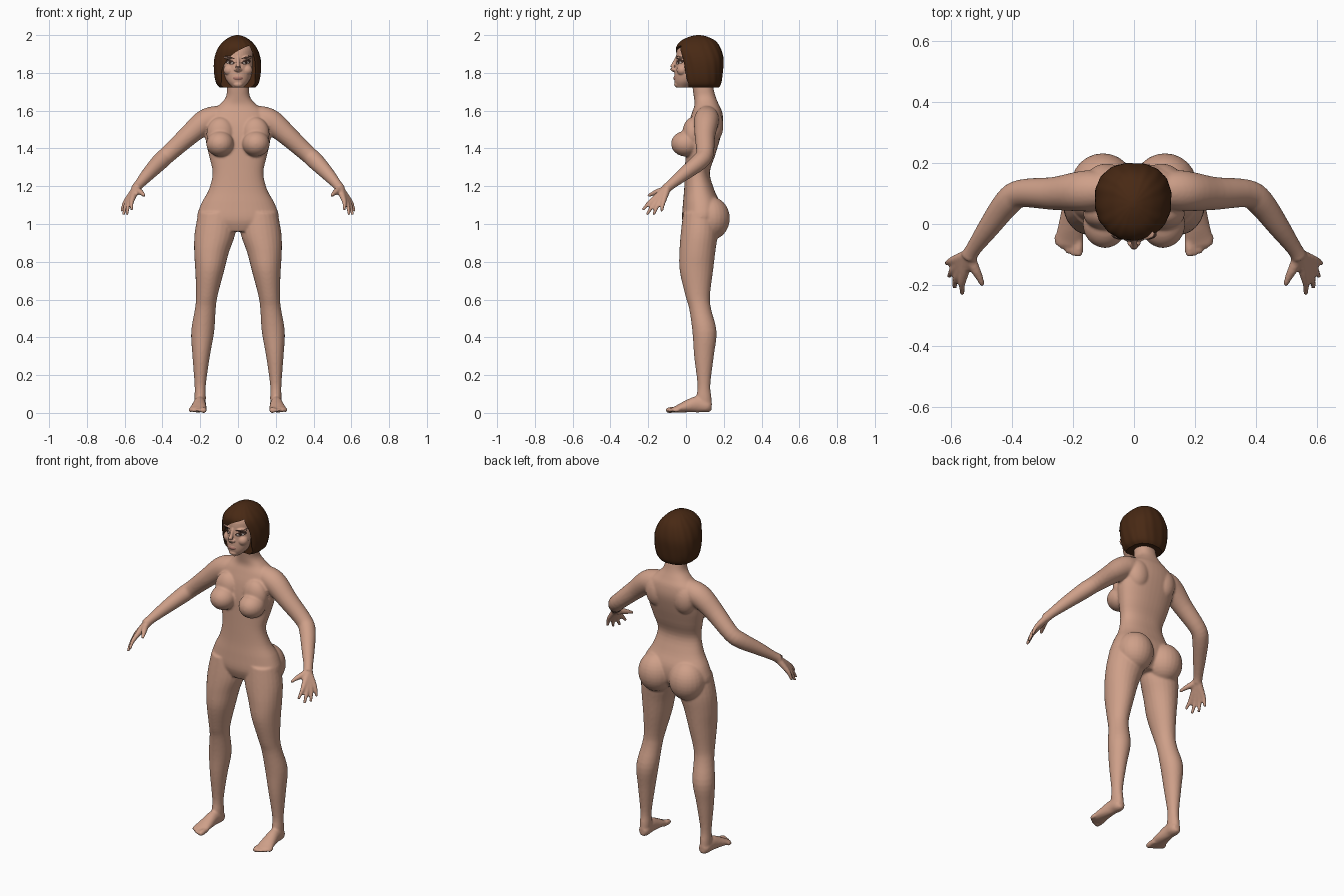
import bpy
import bmesh
from math import cos, sin, pi, radians, copysign
from mathutils import Vector, Matrix

default_cube = bpy.data.objects.get("Cube")
if default_cube:
    bpy.data.objects.remove(default_cube)


def material(name, colour):
    mat = bpy.data.materials.new(name)
    mat.use_nodes = True
    mat.diffuse_color = (*colour, 1)
    mat.node_tree.nodes["Principled BSDF"].inputs["Base Color"].default_value = (*colour, 1)
    return mat


skin = material("skin", (.62, .35, .25))
hair_brown = material("hair brown", (.065, .022, .007))
dark_liner = material("dark liner", (.05, .025, .018))
eye_white = material("eye white", (.55, .48, .44))
iris_brown = material("iris brown", (.03, .015, .01))
lip_rose = material("lip rose", (.42, .19, .15))


def smooth_path(stations, steps=4):
    """Catmull-Rom interpolation through stations of any width."""
    padded = [stations[0], *stations, stations[-1]]
    result = []
    for a, b, c, d in zip(padded, padded[1:], padded[2:], padded[3:]):
        for k in range(steps):
            t = k / steps
            result.append([
                q + t / 2 * (r - p + t * (2 * p - 5 * q + 4 * r - s + t * (3 * (q - r) + s - p)))
                for p, q, r, s in zip(a, b, c, d)])
    result.append(list(stations[-1]))
    return result


def loft(bm, stations, side=1, level=False, power=1, ripple=0, count=24):
    """Skin elliptical sections (x, y, z, rx, ry); level keeps them horizontal."""
    path = smooth_path(stations)
    centres = [Vector(p[:3]) for p in path]
    rings = []
    for i, (x, y, z, rx, ry) in enumerate(path):
        tangent = centres[min(i + 1, len(path) - 1)] - centres[max(i - 1, 0)]
        turn = Matrix.Identity(3) if level else tangent.to_track_quat('Z', 'Y').to_matrix()
        ring = []
        for k in range(count):
            a = 2 * pi * k / count
            swell = 1 + ripple * sin(a * 16 + z * 20)
            u = copysign(abs(cos(a)) ** power, cos(a)) * rx * swell
            v = copysign(abs(sin(a)) ** power, sin(a)) * ry * swell
            p = centres[i] + turn @ Vector((u, v, 0))
            ring.append(bm.verts.new((p.x * side, p.y, p.z)))
        rings.append(ring)
    for low, high in zip(rings, rings[1:]):
        for k in range(count):
            n = (k + 1) % count
            bm.faces.new((low[k], low[n], high[n], high[k]))
    bm.faces.new(rings[0][::-1])
    bm.faces.new(rings[-1])


def ellipsoid(bm, centre, radii, side=1):
    place = Matrix.Translation((centre[0] * side, *centre[1:])) @ Matrix.Diagonal((*radii, 1))
    bmesh.ops.create_uvsphere(bm, u_segments=24, v_segments=16, radius=1, matrix=place)


def make_object(name, bm, mats):
    bmesh.ops.recalc_face_normals(bm, faces=bm.faces)
    mesh = bpy.data.meshes.new(name)
    bm.to_mesh(mesh)
    bm.free()
    obj = bpy.data.objects.new(name, mesh)
    bpy.context.collection.objects.link(obj)
    for mat in mats:
        mesh.materials.append(mat)
    return obj


def apply_modifiers(obj, mats):
    graph = bpy.context.evaluated_depsgraph_get()
    mesh = bpy.data.meshes.new_from_object(obj.evaluated_get(graph))
    obj.modifiers.clear()
    obj.data = mesh
    mesh.materials.clear()
    for mat in mats:
        mesh.materials.append(mat)
    mesh.polygons.foreach_set("material_index", [0] * len(mesh.polygons))
    mesh.shade_smooth()


def blend(obj, voxel, rounds, mats):
    """Fuse overlapping parts into one soft surface."""
    remesh = obj.modifiers.new("fuse", 'REMESH')
    remesh.mode = 'VOXEL'
    remesh.voxel_size = voxel
    soften = obj.modifiers.new("soften", 'SMOOTH')
    soften.factor = .5
    soften.iterations = rounds
    apply_modifiers(obj, mats)


# Torso and neck
body = bmesh.new()
torso = [(.96, .12, .07, .07), (1.02, .212, .08, .1), (1.1, .198, .083, .1),
         (1.18, .155, .07, .08), (1.27, .134, .06, .066), (1.36, .153, .075, .078),
         (1.45, .172, .09, .09), (1.53, .17, .105, .092), (1.59, .15, .112, .08),
         (1.63, .1, .11, .065), (1.67, .065, .1, .058), (1.72, .058, .09, .055),
         (1.79, .055, .08, .05)]
loft(body, [(0, cy, z, rx, ry) for z, rx, cy, ry in torso], level=True, power=.88, count=40)

leg = [(.11, .075, 1.06, .1, .09), (.122, .07, .95, .108, .098), (.14, .06, .85, .092, .095),
       (.15, .055, .75, .076, .088), (.165, .062, .62, .057, .065), (.173, .075, .55, .055, .058),
       (.187, .098, .43, .061, .064), (.195, .095, .3, .046, .052), (.2, .095, .15, .03, .034),
       (.2, .095, .08, .03, .04), (.2, .1, .015, .028, .038)]
foot = [(.2, .133, .03, .02, .024), (.2, .11, .035, .032, .033), (.203, .06, .045, .032, .043),
        (.207, 0, .033, .04, .031), (.212, -.05, .02, .046, .018), (.212, -.07, .016, .042, .013)]
arm = [(.07, .11, 1.575, .055), (.14, .11, 1.555, .066), (.19, .106, 1.53, .064),
       (.265, .1, 1.465, .054), (.37, .1, 1.37, .046), (.415, .07, 1.328, .045),
       (.475, -.01, 1.265, .036), (.525, -.08, 1.208, .026), (.542, -.108, 1.185, .027)]
wrist = Vector((.54, -.1, 1.187))
fingertips = [(.562, -.23, 1.073), (.588, -.208, 1.048), (.606, -.172, 1.048), (.615, -.13, 1.065)]

for side in (1, -1):
    # Legs, feet and toes
    loft(body, leg, side, level=True)
    loft(body, foot, side)
    for i in range(5):
        x, tip, r = .182 + .0175 * i, -.106 + .0025 * i * i, .016 if i == 0 else .0105
        loft(body, [(x, -.04, .018, r, r), (x, tip + .02, .015, r, r),
                    (x, tip, .012, r * .7, r * .7)], side, count=12)
    # Arms
    loft(body, [(*p, p[-1]) for p in arm], side)
    # Fingers fan out from the wrist and merge into the palm
    for tip in fingertips:
        tip = Vector(tip)
        knuckle = wrist.lerp(tip, .52) + Vector((.006, 0, .008))
        joint = knuckle.lerp(tip, .5) + Vector((.004, 0, .004))
        spots = ((wrist, .021), (knuckle, .015), (joint, .0115), (tip, .008))
        loft(body, [(*p, r, r) for p, r in spots], side, count=12)
    thumb = ((wrist, .018), ((.522, -.145, 1.172), .017), ((.505, -.178, 1.16), .012),
             ((.496, -.203, 1.148), .008))
    loft(body, [(*p, r, r) for p, r in thumb], side, count=12)
    # Chest and seat volumes
    ellipsoid(body, (.095, 0, 1.425), (.073, .079, .068), side)
    ellipsoid(body, (.092, .035, 1.475), (.075, .055, .09), side)
    ellipsoid(body, (.102, .13, 1.03), (.104, .102, .115), side)
    # Shoulder blades
    ellipsoid(body, (.09, .14, 1.52), (.07, .058, .09), side)

blend(make_object("body", body, [skin]), .006, 6, [skin])

# Head with nose, lips, chin and cheeks
head = bmesh.new()
skull = [(-.018, 1.722, .028, .033), (0, 1.75, .054, .06), (.022, 1.78, .07, .084),
         (.045, 1.82, .081, .104), (.065, 1.87, .087, .119), (.065, 1.93, .083, .109),
         (.07, 1.97, .05, .07)]
loft(head, [(0, cy, z, rx, ry) for cy, z, rx, ry in skull], level=True, count=40)
loft(head, [(0, -.046, 1.885, .009, .009), (0, -.063, 1.85, .01, .01),
            (0, -.073, 1.825, .014, .013), (0, -.055, 1.81, .014, .01)], count=16)
ellipsoid(head, (0, -.052, 1.772), (.026, .016, .011))
ellipsoid(head, (0, -.043, 1.739), (.026, .02, .017))
for side in (1, -1):
    ellipsoid(head, (.045, -.02, 1.815), (.032, .03, .03), side)
    ellipsoid(head, (.042, -.032, 1.882), (.035, .02, .01), side)
    ellipsoid(head, (.013, -.062, 1.817), (.009, .01, .008), side)
face_mats = [skin, dark_liner, eye_white, iris_brown, lip_rose]
head = make_object("head", head, face_mats)
blend(head, .003, 5, face_mats)


def inside(x, z, cx, cz, rx, rz, tilt=0):
    return ((x - cx) / rx) ** 2 + ((z - cz - tilt * (x - cx)) / rz) ** 2 < 1


# Paint brows, eyes and lips on the front of the face
for face in head.data.polygons:
    x, y, z = face.center
    x = abs(x)
    if y > .01 or face.normal.y > .1:
        continue
    if inside(x, z, .042, 1.855, .0075, .0075):
        face.material_index = 3
    elif inside(x, z, .042, 1.855, .017, .007, .1):
        face.material_index = 2
    elif inside(x, z, .043, 1.857, .025, .0125, .15):
        face.material_index = 1
    elif inside(x, z, .045, 1.882, .027, .005, .2):
        face.material_index = 1
    elif inside(x, z, 0, 1.772, .026, .0095):
        face.material_index = 4

# Bobbed hair with a side-swept fringe
bob = bmesh.new()
locks = [(.08, 1.722, .092, .093), (.08, 1.745, .112, .106), (.08, 1.8, .124, .115),
         (.077, 1.87, .123, .122), (.065, 1.93, .103, .118), (.065, 1.97, .07, .09),
         (.066, 1.992, .035, .045), (.066, 2, .008, .01)]
loft(bob, [(-.003, cy, z, rx, ry) for cy, z, rx, ry in locks],
     level=True, power=.85, ripple=.008, count=128)
bob = make_object("hair", bob, [hair_brown])

# Cutter for the face opening
opening = bmesh.new()
outline = [(.06, 1.945), (0, 1.917), (-.05, 1.877), (-.083, 1.82), (-.088, 1.76),
           (-.075, 1.69), (.075, 1.69), (.09, 1.77), (.088, 1.87)]
outline = smooth_path(outline + outline[:1])[:-1]
sheet = opening.faces.new([opening.verts.new((x, -.3, z)) for x, z in outline])
extruded = bmesh.ops.extrude_face_region(opening, geom=[sheet])["geom"]
bmesh.ops.translate(opening, vec=(0, .312, 0),
                    verts=[v for v in extruded if isinstance(v, bmesh.types.BMVert)])
cutter = make_object("face_opening_cutter", opening, [hair_brown])
cutter.hide_render = True
cut = bob.modifiers.new("face opening", 'BOOLEAN')
cut.object = cutter
cut.operation = 'DIFFERENCE'
cut.solver = 'EXACT'
apply_modifiers(bob, [hair_brown])
bob.data.set_sharp_from_angle(angle=radians(40))
bpy.data.objects.remove(cutter)
